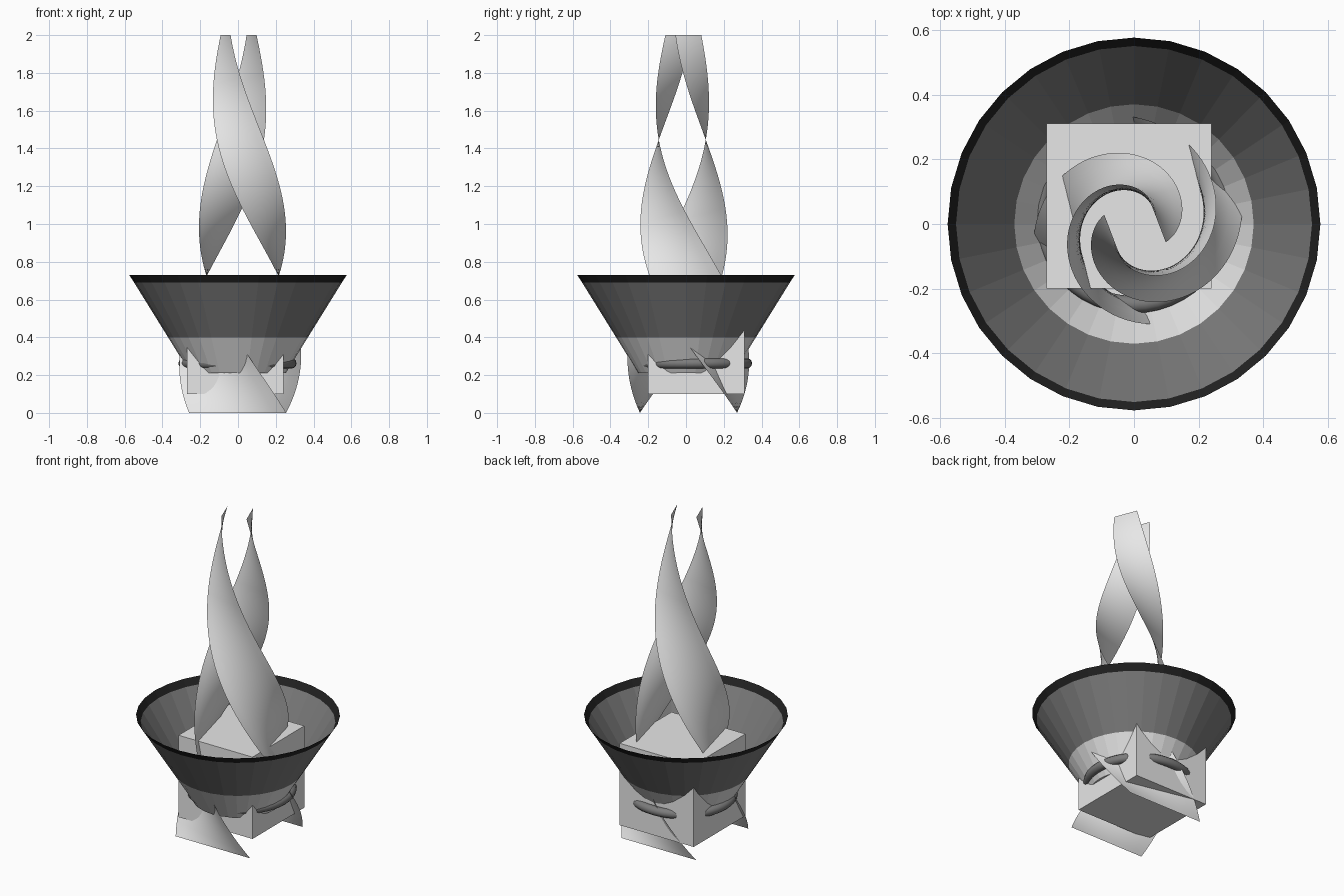
import bpy, bmesh, math
from mathutils import Vector, Matrix

default = bpy.data.objects.get("Cube")
if default:
    bpy.data.objects.remove(default, do_unlink=True)


def material(name, value):
    mat = bpy.data.materials.new(name)
    mat.use_nodes = True
    color = (value, value, value, 1)
    mat.diffuse_color = color
    mat.node_tree.nodes["Principled BSDF"].inputs["Base Color"].default_value = color
    return mat


pale = material("pale_grey", 0.8)
dark = material("dark_grey", 0.2)
black = material("near_black", 0.016)


def finish(name, bm, mats, smooth=False):
    mesh = bpy.data.meshes.new(name)
    for face in bm.faces:
        face.smooth = smooth
    bm.to_mesh(mesh)
    bm.free()
    for mat in mats:
        mesh.materials.append(mat)
    obj = bpy.data.objects.new(name, mesh)
    bpy.context.collection.objects.link(obj)
    return obj


def bridge(bm, a, b, closed=False, mat=0):
    count = len(a)
    for i in range(count if closed else count - 1):
        j = (i + 1) % count
        bm.faces.new((a[i], a[j], b[j], b[i])).material_index = mat


# Square block at the foot of the bowl
bm = bmesh.new()
bmesh.ops.create_cube(bm, size=0.51, matrix=Matrix.Translation((-0.015, 0.055, 0.355)))
finish("base_block", bm, [pale])

# Open conical bowl: pale foot, dark wall, black rim
SIDES = 32
bm = bmesh.new()
rings = []
for radius, z in ((0.253, 0.21), (0.37, 0.4), (0.55, 0.69), (0.576, 0.73)):
    rings.append([bm.verts.new((radius * math.cos(math.tau * i / SIDES),
                                radius * math.sin(math.tau * i / SIDES), z))
                  for i in range(SIDES)])
bm.faces.new(rings[0][::-1])
for band in range(3):
    bridge(bm, rings[band], rings[band + 1], closed=True, mat=band)
finish("bowl", bm, [pale, dark, black])

# Ring that pokes through the block faces
bm = bmesh.new()
loops = []
for i in range(48):
    turn = Matrix.Rotation(math.tau * i / 48, 3, 'Z')
    loops.append([bm.verts.new(turn @ Vector((0.286 + 0.027 * math.cos(math.tau * k / 12), 0,
                                              0.027 * math.sin(math.tau * k / 12)))
                               + Vector((-0.003, 0.037, 0.262))) for k in range(12)])
for i in range(48):
    bridge(bm, loops[i - 1], loops[i], closed=True)
bmesh.ops.recalc_face_normals(bm, faces=bm.faces)
finish("ring", bm, [dark], smooth=True)

# Pair of twisted ribbons, tapering as they rise
STEPS, ACROSS = 96, 8
for name, side in (("front_ribbon", -1), ("back_ribbon", 1)):
    bm = bmesh.new()
    rows = []
    for s in range(STEPS + 1):
        t = s / STEPS
        taper = 1 - 0.714 * t
        turn = Matrix.Rotation(math.radians(-249 * t), 3, 'Z')
        row = []
        for k in range(ACROSS + 1):
            across = 0.257 * (2 * k / ACROSS - 1)
            point = turn @ Vector((across - 0.01, side * 0.257 + 0.022, 0)) * taper
            row.append(bm.verts.new(point + Vector((0.008, -0.009, 2 * t))))
        rows.append(row)
    for lower, upper in zip(rows, rows[1:]):
        if side < 0:
            bridge(bm, lower, upper)
        else:
            bridge(bm, lower[::-1], upper[::-1])
    finish(name, bm, [pale], smooth=True)
